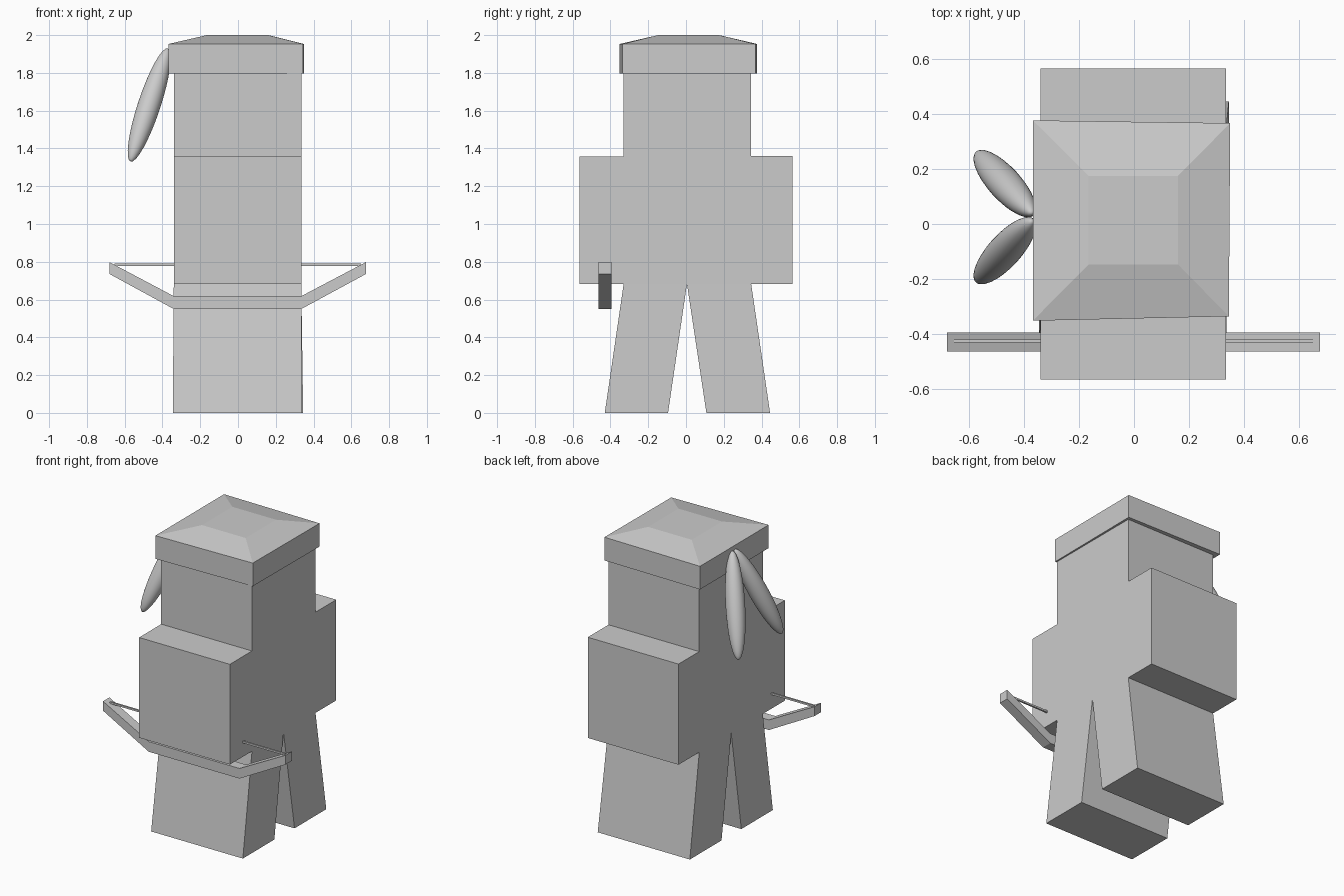
import bpy, bmesh, math
from mathutils import Vector

if "Cube" in bpy.data.objects:
    bpy.data.objects.remove(bpy.data.objects["Cube"])

grey = bpy.data.materials.new("plain grey")
grey.diffuse_color = (0.6, 0.6, 0.6, 1)
grey.use_nodes = True
grey.node_tree.nodes["Principled BSDF"].inputs["Base Color"].default_value = grey.diffuse_color


def loft(name, rings):
    """Closed solid through rings of equal point count."""
    bm = bmesh.new()
    vs = [[bm.verts.new(p) for p in r] for r in rings]
    n = len(vs[0])
    bm.faces.new(vs[0])
    bm.faces.new(vs[-1])
    for a, b in zip(vs, vs[1:]):
        for i in range(n):
            j = (i + 1) % n
            bm.faces.new((a[i], a[j], b[j], b[i]))
    bmesh.ops.recalc_face_normals(bm, faces=bm.faces)
    me = bpy.data.meshes.new(name)
    bm.to_mesh(me)
    bm.free()
    me.materials.append(grey)
    ob = bpy.data.objects.new(name, me)
    bpy.context.collection.objects.link(ob)
    return ob


def rect(x0, x1, y0, y1, z):
    return [(x0, y0, z), (x1, y0, z), (x1, y1, z), (x0, y1, z)]


def box(name, x0, x1, y0, y1, z0, z1):
    return loft(name, [rect(x0, x1, y0, y1, z0), rect(x0, x1, y0, y1, z1)])


# Blocky body
X0, X1 = -0.34, 0.335
box("head", X0, X1, -0.33, 0.345, 1.36, 1.81)
box("torso", X0, X1, -0.33, 0.345, 0.683, 1.36)
box("front_arm", X0, X1, -0.565, -0.33, 0.683, 1.357)
box("back_arm", X0, X1, 0.345, 0.565, 0.683, 1.36)

# Splayed legs
loft("front_leg", [rect(-0.345, 0.337, -0.43, -0.095, 0), rect(X0, X1, -0.33, 0.005, 0.683)])
loft("back_leg", [rect(-0.34, 0.345, 0.108, 0.445, 0), rect(X0, X1, 0.005, 0.345, 0.683)])

# Cap: slightly skewed band with a low sloped top
corners = [(-0.368, -0.352), (0.345, -0.336), (0.35, 0.367), (-0.368, 0.377)]
loft("cap", [[(x, y, 1.797) for x, y in corners],
             [(x, y, 1.953) for x, y in corners],
             rect(-0.165, 0.16, -0.147, 0.175, 2.0)])

# Two drooping feathers on the -x side
for side, name in ((1, "feather_a"), (-1, "feather_b")):
    bpy.ops.mesh.primitive_uv_sphere_add(segments=32, ring_count=16, radius=1,
                                         location=(-0.47, 0.025 + side * 0.122, 1.63))
    ob = bpy.context.object
    ob.name = name
    ob.scale = (0.06, 0.06, 0.333)
    ob.rotation_mode = 'QUATERNION'
    axis = Vector((0.098, -side * 0.108, 0.297))
    ob.rotation_quaternion = axis.to_track_quat('Z', 'Y')
    ob.data.materials.append(grey)
    bpy.ops.object.shade_smooth()

# Bow: grip and two upturned limbs, then the string
path = [(-0.68, 0.735, 0.798), (-0.34, 0.55, 0.618), (0.335, 0.55, 0.618), (0.677, 0.735, 0.798)]
loft("bow", [[(x, -0.463, a), (x, -0.395, a), (x, -0.395, b), (x, -0.463, b)] for x, a, b in path])
box("bow_string", -0.655, 0.652, -0.432, -0.42, 0.778, 0.79)
